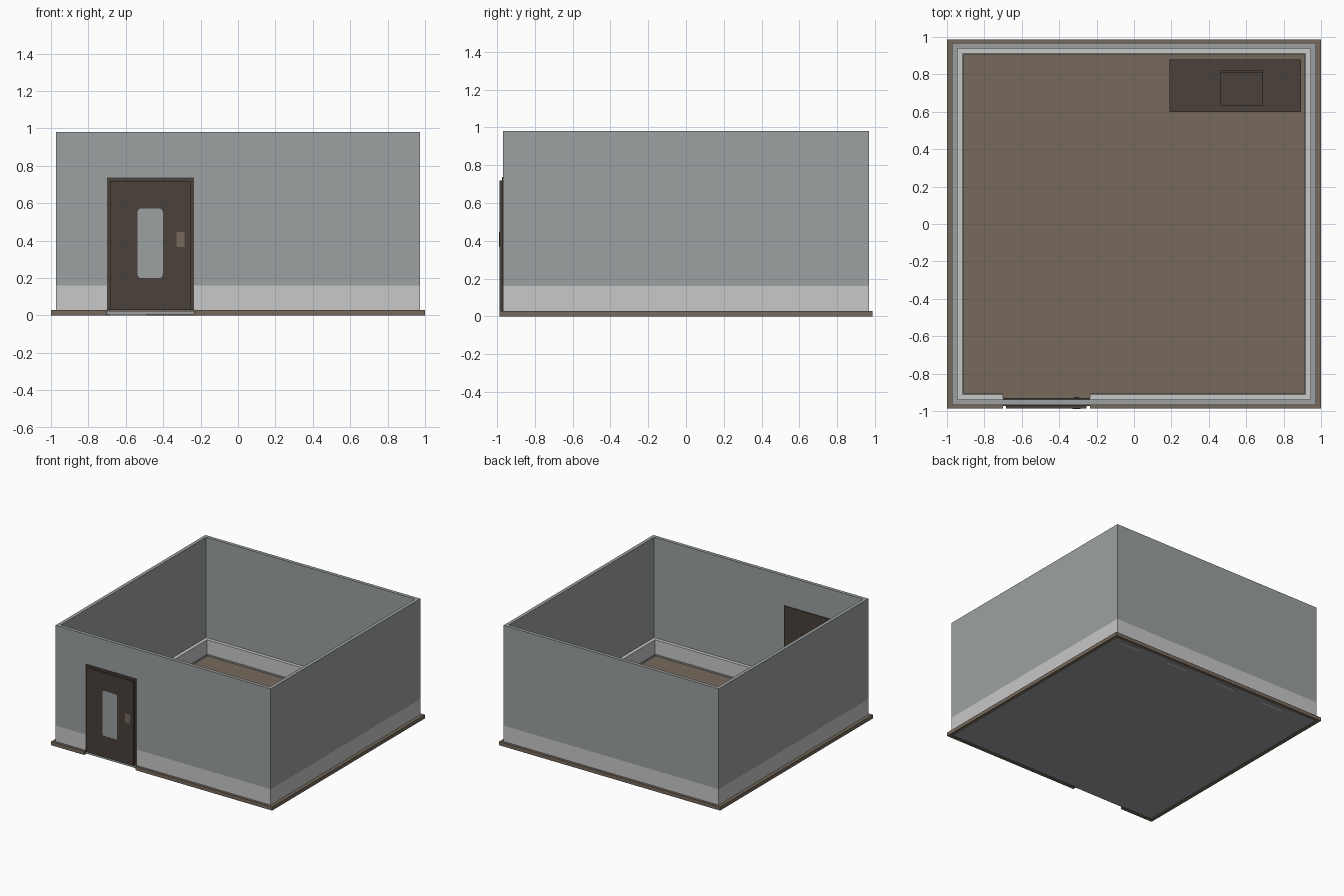
import bpy, bmesh, math

if "Cube" in bpy.data.objects:
    bpy.data.objects.remove(bpy.data.objects["Cube"])


def mat(name, rgb):
    m = bpy.data.materials.new(name)
    m.diffuse_color = (*rgb, 1)
    m.use_nodes = True
    m.node_tree.nodes["Principled BSDF"].inputs["Base Color"].default_value = m.diffuse_color
    return m


GREY = mat("wall_grey", (0.335, 0.355, 0.363))
LIGHT = mat("light_band", (0.58, 0.58, 0.58))
BROWN = mat("floor_brown", (0.184, 0.144, 0.107))
DARK = mat("dark_wood", (0.068, 0.053, 0.043))


def box(name, x, y, z, m):
    """Axis-aligned box from (min, max) pairs."""
    me = bpy.data.meshes.new(name)
    bm = bmesh.new()
    bmesh.ops.create_cube(bm, size=1)
    for v in bm.verts:
        v.co = [p[0] + (p[1] - p[0]) * (c + 0.5) for p, c in zip((x, y, z), v.co)]
    bm.to_mesh(me)
    bm.free()
    me.materials.append(m)
    ob = bpy.data.objects.new(name, me)
    bpy.context.collection.objects.link(ob)
    return ob


def ring(name, ox, oy, t, z, m, gap=None):
    """Rectangular wall ring of thickness t, with an optional gap in the front."""
    for side, s in (("left", -1), ("right", 1)):
        box(f"{name}_{side}", sorted((s * ox, s * (ox - t))), (-oy, oy), z, m)
    ix = ox - t
    box(name + "_back", (-ix, ix), (oy - t, oy), z, m)
    spans = [(-ix, gap[0]), (gap[1], ix)] if gap else [(-ix, ix)]
    for i, span in enumerate(spans):
        box(f"{name}_front_{i}", span, (-oy, t - oy), z, m)


def rounded_plate(name, x, y, z, r, m):
    """Upright plate with rounded corners in the xz plane."""
    bm = bmesh.new()
    vs = []
    for cx, cz, a0 in ((x[1] - r, z[1] - r, 0), (x[0] + r, z[1] - r, 90),
                       (x[0] + r, z[0] + r, 180), (x[1] - r, z[0] + r, 270)):
        for k in range(5):
            a = math.radians(a0 + 22.5 * k)
            vs.append(bm.verts.new((cx + r * math.cos(a), y[0], cz + r * math.sin(a))))
    face = bm.faces.new(vs)
    ext = bmesh.ops.extrude_face_region(bm, geom=[face])["geom"]
    bmesh.ops.translate(bm, vec=(0, y[1] - y[0], 0),
                        verts=[g for g in ext if isinstance(g, bmesh.types.BMVert)])
    bmesh.ops.recalc_face_normals(bm, faces=bm.faces)
    me = bpy.data.meshes.new(name)
    bm.to_mesh(me)
    bm.free()
    me.materials.append(m)
    ob = bpy.data.objects.new(name, me)
    bpy.context.collection.objects.link(ob)
    return ob


GAP = (-0.70, -0.235)
DOOR_TOP = 0.737

# Floor slab and floor covering
box("floor_slab", (-0.97, 0.97), (-0.965, 0.965), (0.004, 0.025), GREY)
box("floor", (-0.93, 0.93), (-0.93, 0.93), (0.025, 0.031), BROWN)
for i in range(4):
    cx = 0.82 - 0.47 * i
    box(f"underside_strip_{i}", (cx - 0.1, cx + 0.1), (0.905, 0.93), (0, 0.004), LIGHT)

# Outer skirting, light lower band, grey upper walls
ring("skirting", 1.0, 0.987, 0.03, (0, 0.03), BROWN, GAP)
ring("lower_band", 0.973, 0.967, 0.056, (0.025, 0.16), LIGHT, GAP)
ring("inner_trim", 0.918, 0.912, 0.006, (0.03, 0.042), GREY, GAP)
ring("wall", 0.973, 0.967, 0.028, (0.16, DOOR_TOP), GREY, GAP)
ring("upper_wall", 0.973, 0.967, 0.028, (DOOR_TOP, 0.98), GREY)

# Door frame
FY = (-0.972, -0.93)
box("frame_left", (GAP[0], -0.685), FY, (0.03, DOOR_TOP), DARK)
box("frame_right", (-0.253, GAP[1]), FY, (0.03, DOOR_TOP), DARK)
box("frame_top", (-0.685, -0.253), FY, (0.72, DOOR_TOP), DARK)

# Door with a recessed rounded window on each face
door = box("door", (-0.685, -0.253), (-0.987, -0.934), (0.03, 0.72), DARK)
for tag, y in (("outer", (-1.0, -0.981)), ("inner", (-0.939, -0.9))):
    cut = rounded_plate(f"window_cutter_{tag}", (-0.537, -0.402), y, (0.2, 0.572), 0.02, DARK)
    cut.hide_render = True
    cut.hide_set(True)
    mod = door.modifiers.new("window_" + tag, 'BOOLEAN')
    mod.operation = 'DIFFERENCE'
    mod.object = cut
    mod.solver = 'EXACT'
bpy.context.view_layer.objects.active = door
for name in ("window_outer", "window_inner"):
    bpy.ops.object.modifier_apply(modifier=name)
for ob in [o for o in bpy.data.objects if o.name.startswith("window_cutter")]:
    bpy.data.objects.remove(ob)
rounded_plate("door_window", (-0.537, -0.402), (-0.984, -0.979), (0.2, 0.572), 0.02, GREY)

# Handle plates
box("handle_outer", (-0.33, -0.285), (-0.989, -0.985), (0.367, 0.446), BROWN)
box("handle_inner", (-0.32, -0.295), (-0.936, -0.925), (0.38, 0.43), DARK)

# Desk in the back corner
box("desk_top", (0.19, 0.893), (0.6, 0.88), (0.3, 0.33), DARK)
box("desk_side_left", (0.19, 0.22), (0.6, 0.88), (0.03, 0.3), DARK)
box("desk_side_right", (0.863, 0.893), (0.6, 0.88), (0.03, 0.3), DARK)
box("desk_back", (0.22, 0.863), (0.85, 0.88), (0.03, 0.3), DARK)

# Screen with a flat base on the desk
box("screen", (0.46, 0.69), (0.806, 0.822), (0.33, 0.59), DARK)
box("screen_base", (0.46, 0.69), (0.63, 0.806), (0.33, 0.342), DARK)
